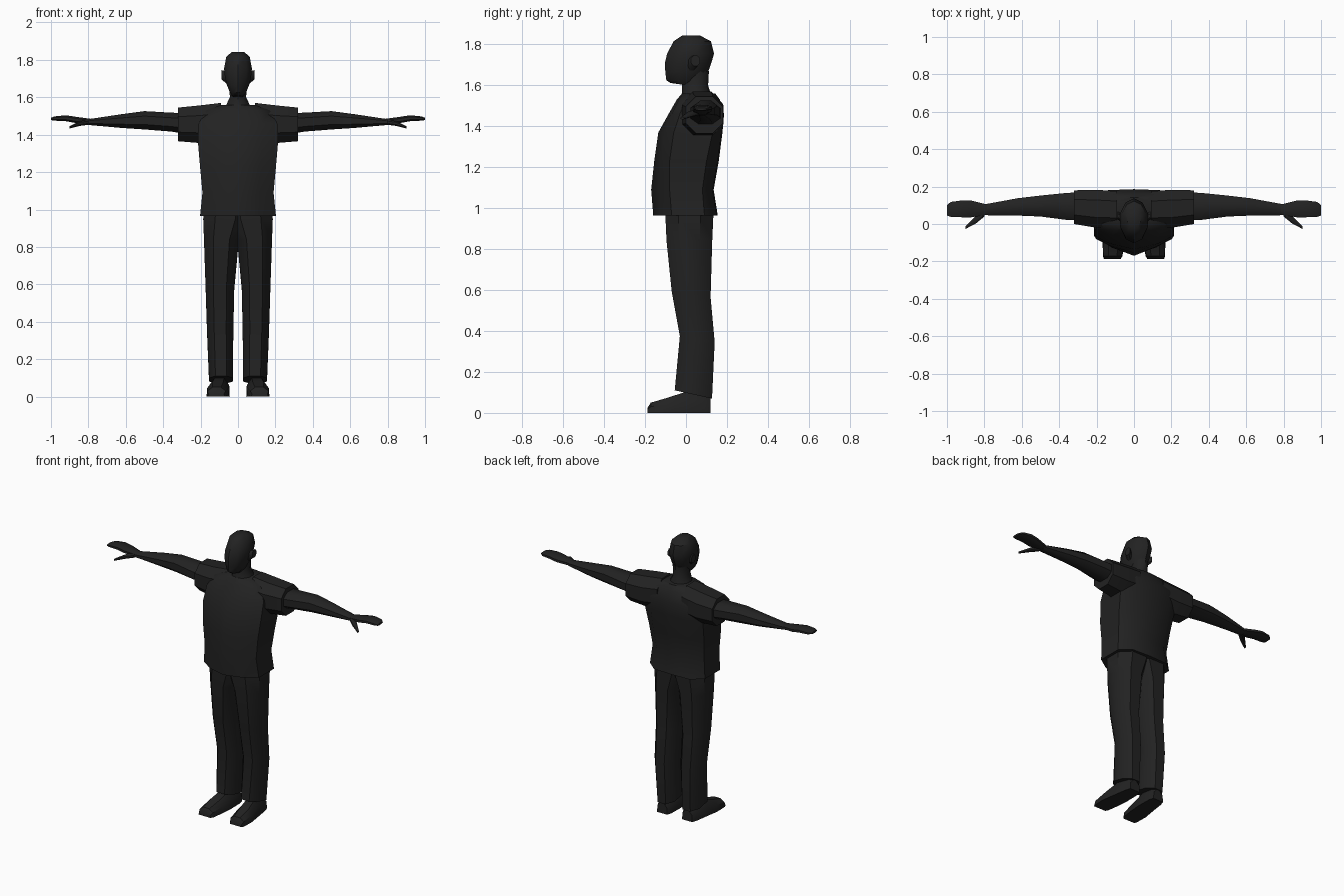
import bpy, bmesh, math

mat = bpy.data.materials.new("charcoal")
mat.diffuse_color = (0.016, 0.016, 0.016, 1)


def loft(name, rings, mirror=False, angle=40):
    """Skin a list of equal-length point rings and cap both ends."""
    bm = bmesh.new()
    vr = [[bm.verts.new(p) for p in r] for r in rings]
    n = len(rings[0])
    for a, b in zip(vr, vr[1:]):
        for i in range(n):
            j = (i + 1) % n
            bm.faces.new((a[i], a[j], b[j], b[i]))
    bm.faces.new(vr[0])
    bm.faces.new(vr[-1])
    bmesh.ops.recalc_face_normals(bm, faces=bm.faces)
    me = bpy.data.meshes.new(name)
    bm.to_mesh(me)
    bm.free()
    ob = bpy.data.objects.new(name, me)
    bpy.context.collection.objects.link(ob)
    me.materials.append(mat)
    if mirror:
        ob.modifiers.new("Mirror", 'MIRROR').use_mirror_merge = False
    bpy.ops.object.select_all(action='DESELECT')
    ob.select_set(True)
    bpy.context.view_layer.objects.active = ob
    bpy.ops.object.shade_smooth_by_angle(angle=math.radians(angle))
    return ob


def octagon(u0, u1, v0, v1, c=0.27):
    """Chamfered rectangle as eight (u, v) points."""
    a, b = (u1 - u0) * c, (v1 - v0) * c
    return [(u0 + a, v0), (u1 - a, v0), (u1, v0 + b), (u1, v1 - b),
            (u1 - a, v1), (u0 + a, v1), (u0, v1 - b), (u0, v0 + b)]


def oval(w, y0, y1, z, n=10, tilt=0):
    """Level ellipse centred on x = 0, tilt raises its front."""
    yc, r = (y0 + y1) / 2, (y1 - y0) / 2
    pts = []
    for i in range(n):
        t = math.tau * i / n - math.pi / 2
        pts.append((w * math.cos(t), yc + r * math.sin(t), z - tilt * math.sin(t)))
    return pts


def along_x(rows):
    return [[(x, y, z) for y, z in octagon(*r)] for x, *r in rows]


# Shirt body: pointed front, flat back
def torso_ring(z, w, front, mid, s0, s1, back):
    half = [(0, front), (0.6 * w, mid), (w, s0), (w, s1), (0.65 * w, back), (0, back + 0.005)]
    left = [(-x, y) for x, y in half[-2:0:-1]]
    return [(x, y, z) for x, y in half + left]


loft("shirt_body", [torso_ring(*r) for r in (
    (0.965, 0.203, -0.160, -0.125, -0.07, 0.09, 0.150),
    (1.09, 0.190, -0.170, -0.125, -0.08, 0.08, 0.130),
    (1.23, 0.203, -0.155, -0.120, -0.08, 0.10, 0.155),
    (1.37, 0.215, -0.135, -0.105, -0.06, 0.13, 0.173),
    (1.46, 0.210, -0.085, -0.070, -0.03, 0.15, 0.181),
    (1.53, 0.170, -0.045, -0.035, 0.00, 0.14, 0.160),
    (1.56, 0.090, -0.020, -0.015, 0.01, 0.12, 0.138))])

# Sleeves
loft("sleeve", along_x([
    (0.09, -0.02, 0.175, 1.37, 1.57),
    (0.20, -0.02, 0.183, 1.355, 1.557),
    (0.32, 0.00, 0.180, 1.365, 1.545)]), True)

# Bare arms with flat mitten hands
loft("arm", along_x([
    (0.28, 0.02, 0.170, 1.405, 1.515),
    (0.36, 0.022, 0.166, 1.417, 1.518),
    (0.50, 0.040, 0.152, 1.428, 1.526),
    (0.62, 0.045, 0.138, 1.436, 1.510),
    (0.80, 0.047, 0.105, 1.452, 1.483)]), True)
loft("hand", along_x([
    (0.78, 0.05, 0.103, 1.453, 1.484),
    (0.87, 0.036, 0.125, 1.463, 1.496),
    (0.92, 0.036, 0.126, 1.472, 1.504),
    (0.98, 0.038, 0.118, 1.475, 1.498),
    (1.00, 0.045, 0.100, 1.478, 1.490)]), True)
loft("thumb", along_x([
    (0.80, 0.04, 0.080, 1.453, 1.480),
    (0.845, 0.003, 0.045, 1.447, 1.473),
    (0.90, -0.026, -0.010, 1.433, 1.446)]), True)

# Trousers: two legs overlapping at the hips, hem dips at the back
rows = ((1.00, -0.05, 0.182, -0.100, 0.135, 0),
        (0.95, -0.05, 0.186, -0.100, 0.133, 0),
        (0.84, -0.005, 0.182, -0.095, 0.128, 0),
        (0.58, 0.020, 0.173, -0.070, 0.120, 0.03),
        (0.36, 0.025, 0.166, -0.030, 0.140, 0.03),
        (0.09, 0.027, 0.155, -0.055, 0.127, 0.04))
loft("trouser_leg", [[(x, y, z - t * (y - (y0 + y1) / 2) / (y1 - y0))
                      for x, y in octagon(x0, x1, y0, y1)]
                     for z, x0, x1, y0, y1, t in rows], True)

# Shoes: flat soles, rounded tops
loft("shoe", [[(x0, y, 0), (x1, y, 0), (x1 - 0.003, y, 0.6 * h),
               (x1 - 0.03, y, h), (x0 + 0.03, y, h), (x0 + 0.003, y, 0.6 * h)]
              for y, x0, x1, h in (
                  (-0.188, 0.072, 0.160, 0.025),
                  (-0.172, 0.062, 0.166, 0.050),
                  (-0.090, 0.050, 0.168, 0.074),
                  (-0.010, 0.044, 0.155, 0.100),
                  (0.090, 0.046, 0.140, 0.095),
                  (0.120, 0.055, 0.130, 0.075))], True)

# Neck and head
loft("neck", [oval(*r) for r in (
    (0.090, -0.035, 0.130, 1.51),
    (0.068, -0.020, 0.122, 1.555),
    (0.046, -0.020, 0.108, 1.60),
    (0.048, -0.010, 0.112, 1.67))])
loft("head", [oval(*r) for r in (
    (0.028, -0.075, 0.040, 1.603, 10, 0.008),
    (0.045, -0.096, 0.080, 1.625, 10, 0),
    (0.062, -0.101, 0.108, 1.665, 10, 0),
    (0.074, -0.103, 0.124, 1.71, 10, 0),
    (0.078, -0.092, 0.137, 1.755, 10, 0),
    (0.066, -0.060, 0.122, 1.815, 10, 0),
    (0.036, -0.020, 0.070, 1.842, 10, 0))])

# Ears
loft("ear", along_x([
    (0.060, 0.005, 0.050, 1.672, 1.740),
    (0.088, 0.025, 0.068, 1.695, 1.745)]), True)
